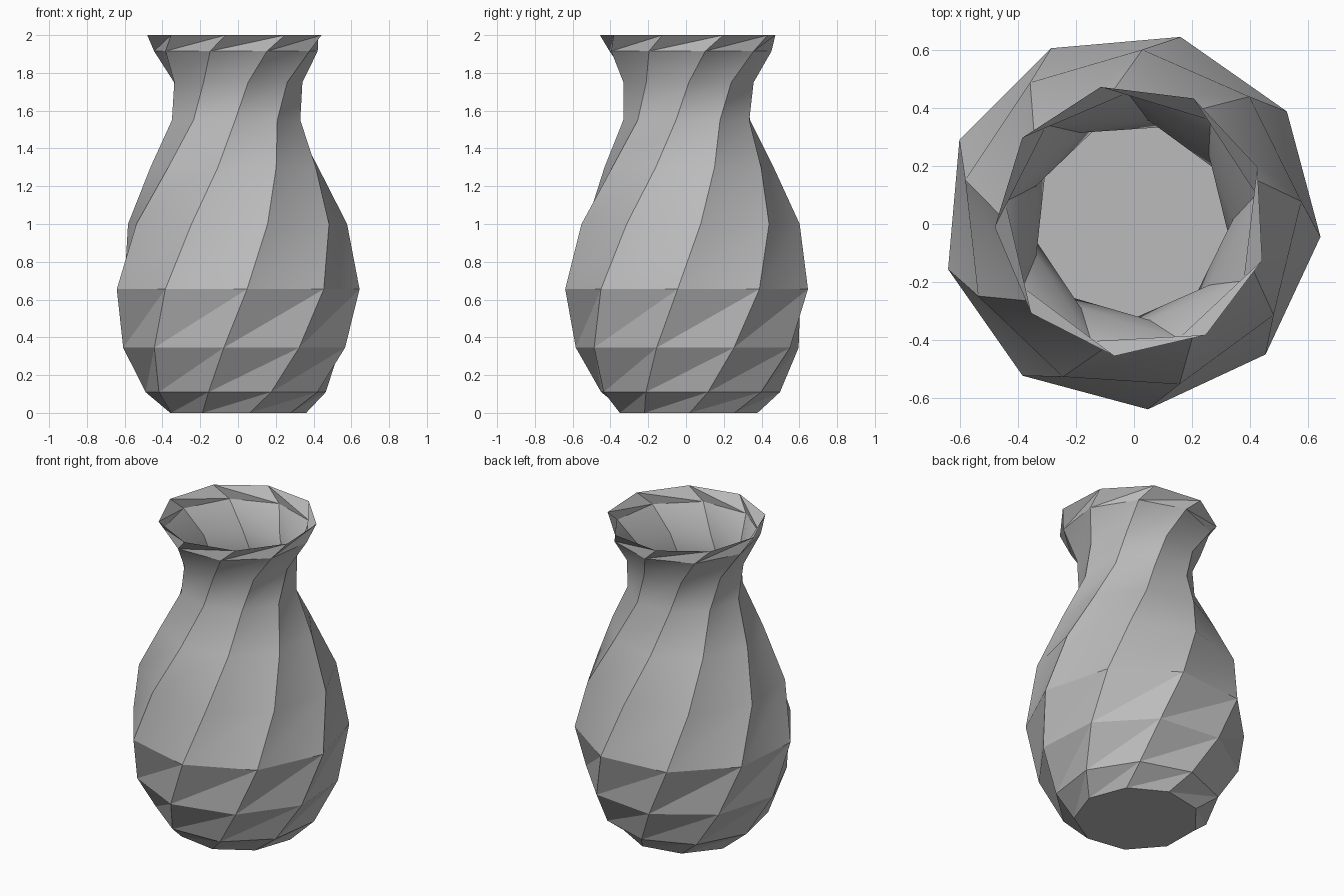
import bpy, bmesh
from math import cos, sin, radians

default = bpy.data.objects.get("Cube")
if default:
    bpy.data.objects.remove(default, do_unlink=True)

SIDES = 9
TWIST = 11.33              # degrees turned from each ring to the next
START = 1.0                # angle of the lowest ring
CENTRE = (-0.009, 0.013)
# height and radius of every ring, foot to rim
PROFILE = [(0, 0.37), (0.11, 0.485), (0.345, 0.60), (0.655, 0.655), (1.0, 0.59),
           (1.30, 0.455), (1.55, 0.345), (1.75, 0.35), (1.915, 0.44), (2.0, 0.472)]

# Grey clay
clay = bpy.data.materials.new("grey_clay")
clay.use_nodes = True
colour = (0.5, 0.5, 0.5, 1)
clay.diffuse_color = colour
clay.node_tree.nodes["Principled BSDF"].inputs["Base Color"].default_value = colour


def ring(bm, index, z, radius):
    points = []
    for s in range(SIDES):
        a = radians(START + index * TWIST + s * 360 / SIDES)
        points.append(bm.verts.new((CENTRE[0] + radius * cos(a),
                                    CENTRE[1] + radius * sin(a), z)))
    return points


# Twisted open shell, folded inwards along the long diagonal of each panel
bm = bmesh.new()
rings = [ring(bm, i, z, r) for i, (z, r) in enumerate(PROFILE)]
last_band = len(rings) - 2
for i, (low, high) in enumerate(zip(rings, rings[1:])):
    for s in range(SIDES):
        n = (s + 1) % SIDES
        for corners in ((low[s], low[n], high[n]), (low[s], high[n], high[s])):
            face = bm.faces.new(corners)
            # belly and neck are smooth, foot and lip are faceted
            face.smooth = 3 <= i < last_band

# Closed floor
bm.faces.new(list(reversed(rings[0])))

# Crisp spiral ridges
for low, high in zip(rings, rings[1:]):
    for a, b in zip(low, high):
        bm.edges.get((a, b)).smooth = False

mesh = bpy.data.meshes.new("twisted_vase")
bm.to_mesh(mesh)
bm.free()
mesh.materials.append(clay)
vase = bpy.data.objects.new("twisted_vase", mesh)
bpy.context.collection.objects.link(vase)
